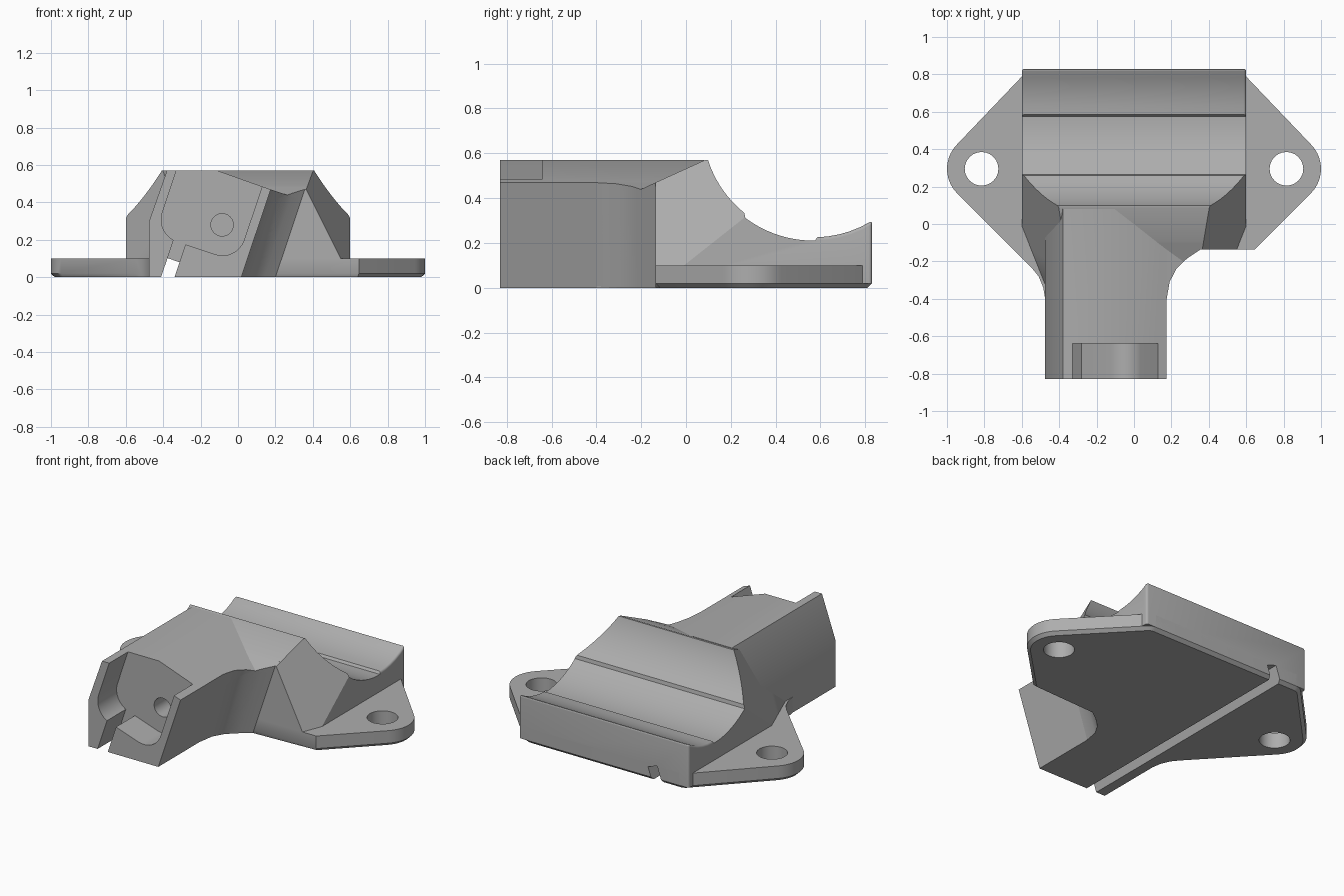
import bpy, bmesh, math
from mathutils import Vector

old = bpy.data.objects.get("Cube")
if old:
    bpy.data.objects.remove(old, do_unlink=True)

grey = bpy.data.materials.new("plain grey")
grey.use_nodes = True
GREY = (0.42, 0.42, 0.42, 1)
grey.diffuse_color = GREY
grey.node_tree.nodes["Principled BSDF"].inputs["Base Color"].default_value = GREY

TILT = math.radians(18.5)
S, C = math.sin(TILT), math.cos(TILT)


# Ways of placing a flat profile (p, q) at depth t
def along_x(p, q, t): return (t, p, q)
def along_y(p, q, t): return (p, t, q)
def along_z(p, q, t): return (p, q, t)
def tilted_y(p, q, t): return (p * C + q * S, t, q * C - p * S)
def leaning_z(p, q, t): return (p + t * S / C, q, t)


def prism(name, profile, place, lo, hi, edit=None):
    bm = bmesh.new()
    a = [bm.verts.new(place(p, q, lo)) for p, q in profile]
    b = [bm.verts.new(place(p, q, hi)) for p, q in profile]
    bm.faces.new(a)
    bm.faces.new(b)
    for i in range(len(a)):
        j = (i + 1) % len(a)
        bm.faces.new((a[i], a[j], b[j], b[i]))
    bmesh.ops.recalc_face_normals(bm, faces=bm.faces)
    if edit:
        edit(bm)
    mesh = bpy.data.meshes.new(name)
    bm.to_mesh(mesh)
    bm.free()
    mesh.materials.append(grey)
    ob = bpy.data.objects.new(name, mesh)
    bpy.context.collection.objects.link(ob)
    return ob


def arc(cx, cy, r, start, end, n=10):
    angles = [math.radians(start + (end - start) * i / n) for i in range(n + 1)]
    return [(cx + r * math.cos(t), cy + r * math.sin(t)) for t in angles]


def rect(x0, y0, x1, y1):
    return [(x0, y0), (x1, y0), (x1, y1), (x0, y1)]


def half_space(point, normal):
    """Large block filling the outer side of a plane."""
    n = Vector(normal).normalized()
    turn = n.to_track_quat('Z', 'Y').to_matrix()
    place = lambda p, q, t: Vector(point) + turn @ Vector((p, q, t))
    return prism("trim_block", rect(-2, -2, 2, 2), place, 0, 2)


def cut(ob, *cutters):
    bpy.context.view_layer.objects.active = ob
    for c in cutters:
        c.hide_render = True
        m = ob.modifiers.new("cut", 'BOOLEAN')
        m.operation, m.solver, m.object = 'DIFFERENCE', 'EXACT', c
        bpy.ops.object.modifier_apply(modifier=m.name)


# Flange plate with ears, left blend into the arm and chamfered underside
outline = arc(0.815, 0.295, 0.185, -45, 45)
outline += arc(0.53, 0.76, 0.07, 45, 90, 4) + arc(-0.53, 0.76, 0.07, 90, 135, 4)
outline += arc(-0.815, 0.295, 0.185, 135, 225)
left_blend = [(-0.545, -0.237), (-0.51, -0.28), (-0.485, -0.34), (-0.475, -0.4)]
outline += left_blend + [(0.02, -0.4), (0.035, -0.31), (0.075, -0.24),
                         (0.14, -0.18), (0.2, -0.135), (0.647, -0.135)]


def chamfer_bottom(bm):
    edges = [e for e in bm.edges if all(v.co.z < 0.001 for v in e.verts)
             and not all(v.co.y < -0.13 and v.co.x < 0.3 for v in e.verts)]
    bmesh.ops.bevel(bm, geom=edges, offset=0.02, segments=1, affect='EDGES')


plate = prism("flange_plate", outline, along_z, 0, 0.1, chamfer_bottom)
bolt_holes = [prism("bolt_hole_cutter", arc(s * 0.815, 0.295, 0.09, 0, 345, 23),
                    along_z, -0.1, 0.3) for s in (-1, 1)]


# Main body from its side profile: front slope, stepped trough and back lip
def trough(y, r):
    return (y, 0.72 - math.sqrt(r * r - (y - 0.57) ** 2))


HI, LO = 0.495, 0.51
profile = [(-0.135, 0.02), (-0.135, 0.47), (0.085, 0.57)]
profile += [trough(0.098 + 0.162 * (i / 10) ** 1.6, HI) for i in range(11)]
profile += [trough(0.265 + 0.031 * i, LO) for i in range(11)]
profile += [trough(0.585 + 0.049 * i, HI) for i in range(6)] + [(0.83, 0.02)]


def round_lip(bm):
    edges = []
    for e in bm.edges:
        a, b = (v.co for v in e.verts)
        back = min(a.y, b.y) > 0.82 and max(a.z, b.z) > 0.2
        side = min(a.y, b.y) > 0.58 and min(a.z, b.z) > 0.2 and abs(a.x - b.x) < 0.1
        if back or side:
            edges.append(e)
    bmesh.ops.bevel(bm, geom=edges, offset=0.045, segments=4, profile=0.5,
                    affect='EDGES', clamp_overlap=True)


body = prism("main_body", profile, along_x, -0.6, 0.6, round_lip)
side_trims = [half_space((s * 0.55, -0.135, 0.1), (s * 0.0796, -0.0315, 0.0398))
              for s in (-1, 1)]

# Tilted arm, clipped flat on the top, bottom and left
arm = prism("arm", [(-0.475, 0), (-0.475, 0.3), (-0.38, 0.57), (-0.11, 0.57),
                    (0.175, 0.469), (0.018, 0)], along_y, -0.83, 0.08)

# Curved blends between the arm and the body
curve = [(0.018, -0.4), (0.035, -0.31), (0.075, -0.24), (0.14, -0.18),
         (0.2, -0.135), (0.2, -0.1), (-0.1, -0.1), (-0.1, -0.4)]
roof_trim = half_space((0.175, 0, 0.469), (S, 0, C))
slope_trim = half_space((0, -0.135, 0.47), (0, -0.1, 0.215))
roof_blend = prism("right_blend", curve, leaning_z, 0, 0.6)
slope_blend = prism("right_blend_ramp", curve, leaning_z, 0, 0.6)
side_blend = prism("left_blend", [(-0.6, -0.18)] + left_blend + [(-0.3, -0.4), (-0.3, 0),
                                                                 (-0.6, 0)], along_z, 0.02, 0.47)

# Cutters: end socket, its slot, the bore and the long groove underneath
socket = prism("socket_cutter", arc(-0.37, 0.2, 0.123, 180, 270, 8)
               + arc(-0.155, 0.2, 0.123, 270, 360, 8) + [(-0.032, 0.9), (-0.493, 0.9)],
               tilted_y, -0.9, -0.64)
slot = prism("slot_cutter", rect(-0.39, -0.4, -0.322, 0.12), tilted_y, -0.9, -0.64)
bore = prism("bore_cutter", arc(-0.085, 0.28, 0.06, 0, 345, 23), along_y, -0.7, -0.3)
groove = prism("groove_cutter", rect(-0.39, -0.4, -0.322, -0.023), tilted_y, -1, 1)

cut(plate, *bolt_holes, groove)
cut(body, *side_trims, groove)
cut(arm, socket, slot, bore, groove)
cut(roof_blend, roof_trim, bore)
cut(slope_blend, slope_trim, bore)
cut(side_blend, side_trims[0], groove)

# Remove the helpers and smooth the curved surfaces
for c in bolt_holes + side_trims + [roof_trim, slope_trim, socket, slot, bore, groove]:
    bpy.data.objects.remove(c, do_unlink=True)
for ob in (plate, body, arm, roof_blend, slope_blend, side_blend):
    bpy.ops.object.select_all(action='DESELECT')
    ob.select_set(True)
    bpy.context.view_layer.objects.active = ob
    bpy.ops.object.shade_smooth_by_angle(angle=math.radians(30))
